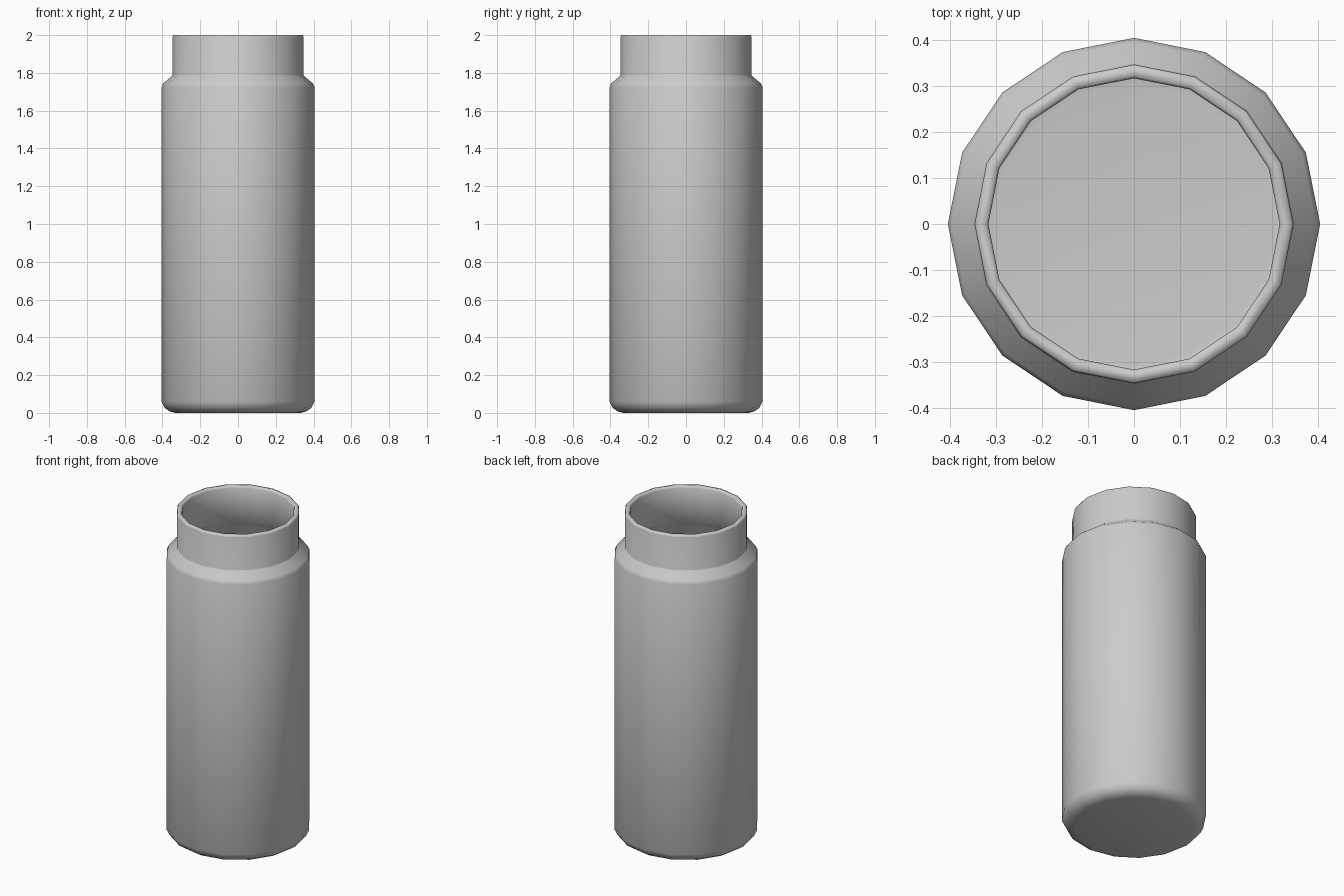
import bpy, bmesh
from math import cos, sin, pi

if "Cube" in bpy.data.objects:
    bpy.data.objects.remove(bpy.data.objects["Cube"])

SIDES = 16

# Outer profile (radius, height) from base to neck rim, then the inner wall down to the floor
OUTER = [(0.333, 0.0), (0.362, 0.008), (0.388, 0.026), (0.405, 0.06),
         (0.405, 1.725), (0.396, 1.745), (0.35, 1.783), (0.347, 1.79),
         (0.347, 1.99), (0.343, 2.0)]
INNER = [(0.322, 2.0), (0.317, 1.99), (0.317, 1.77), (0.375, 1.72),
         (0.375, 0.07), (0.362, 0.048), (0.34, 0.034), (0.305, 0.03)]


def lathe(name, profile):
    bm = bmesh.new()
    rings = [[bm.verts.new((r * cos(2 * pi * i / SIDES), r * sin(2 * pi * i / SIDES), z))
              for i in range(SIDES)] for r, z in profile]
    for a, b in zip(rings, rings[1:]):
        for i in range(SIDES):
            j = (i + 1) % SIDES
            bm.faces.new((a[i], a[j], b[j], b[i]))
    # Base and inside floor
    bm.faces.new(rings[0][::-1])
    bm.faces.new(rings[-1])
    bmesh.ops.recalc_face_normals(bm, faces=bm.faces[:])
    for f in bm.faces:
        f.smooth = True
    mesh = bpy.data.meshes.new(name)
    bm.to_mesh(mesh)
    bm.free()
    obj = bpy.data.objects.new(name, mesh)
    bpy.context.collection.objects.link(obj)
    return obj


# Hollow open bottle
lathe("bottle", OUTER + INNER)
